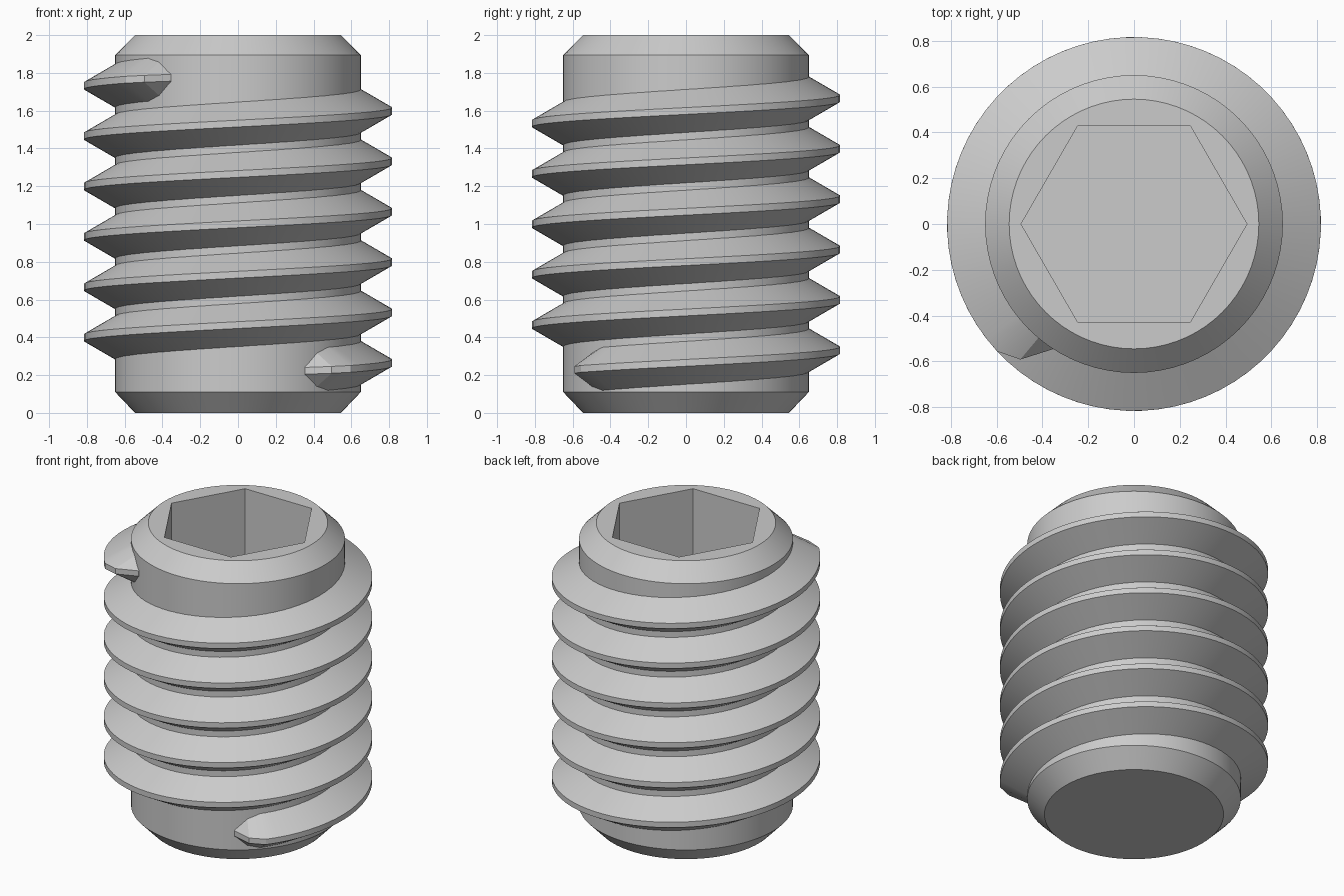
import bpy, bmesh, math
from math import sin, cos, radians

SEGMENTS = 72
PITCH = 0.2667
CORE_R, CREST_R, ROOT_R = 0.65, 0.816, 0.625
CREST_HALF, FLANK = 0.018, 0.577
SOCKET_R, SOCKET_DEPTH = 0.493, 0.8

cube = bpy.data.objects.get("Cube")
if cube:
    bpy.data.objects.remove(cube, do_unlink=True)

steel = bpy.data.materials.new("plain_grey_steel")
steel.use_nodes = True
GREY = (0.6, 0.6, 0.6, 1)
steel.diffuse_color = GREY
steel.node_tree.nodes["Principled BSDF"].inputs["Base Color"].default_value = GREY


def finish(bm, name):
    """Turn a bmesh into a smooth-shaded object with sharp edges kept."""
    bmesh.ops.recalc_face_normals(bm, faces=bm.faces[:])
    mesh = bpy.data.meshes.new(name)
    bm.to_mesh(mesh)
    bm.free()
    mesh.materials.append(steel)
    obj = bpy.data.objects.new(name, mesh)
    bpy.context.collection.objects.link(obj)
    bpy.ops.object.select_all(action='DESELECT')
    obj.select_set(True)
    bpy.context.view_layer.objects.active = obj
    bpy.ops.object.shade_smooth_by_angle(angle=radians(25))
    return obj


def ring(bm, radius, z, count):
    return [bm.verts.new((radius * cos(math.tau * i / count),
                          radius * sin(math.tau * i / count), z)) for i in range(count)]


def skin(bm, a, b):
    """Join two equal closed loops with quads."""
    n = len(a)
    for i in range(n):
        j = (i + 1) % n
        bm.faces.new((a[i], a[j], b[j], b[i]))


def loop_edges(bm, loop):
    return [bm.edges.get((loop[i - 1], loop[i])) for i in range(len(loop))]


# Core: chamfered cylinder with a hexagonal socket sunk into the top
bm = bmesh.new()
profile = [(0.545, 0), (CORE_R, 0.11), (CORE_R, 1.895), (0.545, 2)]
rings = [ring(bm, r, z, SEGMENTS) for r, z in profile]
for low, high in zip(rings, rings[1:]):
    skin(bm, low, high)
bm.faces.new(rings[0])
hex_top = ring(bm, SOCKET_R, 2, 6)
hex_floor = ring(bm, SOCKET_R, 2 - SOCKET_DEPTH, 6)
skin(bm, hex_top, hex_floor)
bm.faces.new(hex_floor)
bmesh.ops.triangle_fill(bm, use_beauty=True, normal=(0, 0, 1),
                        edges=loop_edges(bm, rings[-1]) + loop_edges(bm, hex_top))
finish(bm, "screw_core")

# Thread: helical trapezoid that sinks into the core at both ends
bm = bmesh.new()
START, END, FADE = -57, 5 * 360 + 237, 7
steps = round((END - START - 4 * FADE) * SEGMENTS / 360)
body = [START + 2 * FADE + (END - START - 4 * FADE) * i / steps for i in range(steps + 1)]
stations = [(START, 0.652), (START + FADE, 0.772)]
stations += [(angle, CREST_R) for angle in body]
stations += [(END - FADE, 0.772), (END, 0.652)]

sections = []
for angle, crest in stations:
    a = radians(angle)
    mid = 0.265 + PITCH * angle / 360
    root_half = CREST_HALF + (crest - ROOT_R) * FLANK
    section = [(ROOT_R, -root_half), (crest, -CREST_HALF),
               (crest, CREST_HALF), (ROOT_R, root_half)]
    sections.append([bm.verts.new((r * cos(a), r * sin(a), mid + dz)) for r, dz in section])
for a, b in zip(sections, sections[1:]):
    skin(bm, a, b)
bm.faces.new(sections[0])
bm.faces.new(sections[-1])
finish(bm, "screw_thread")
